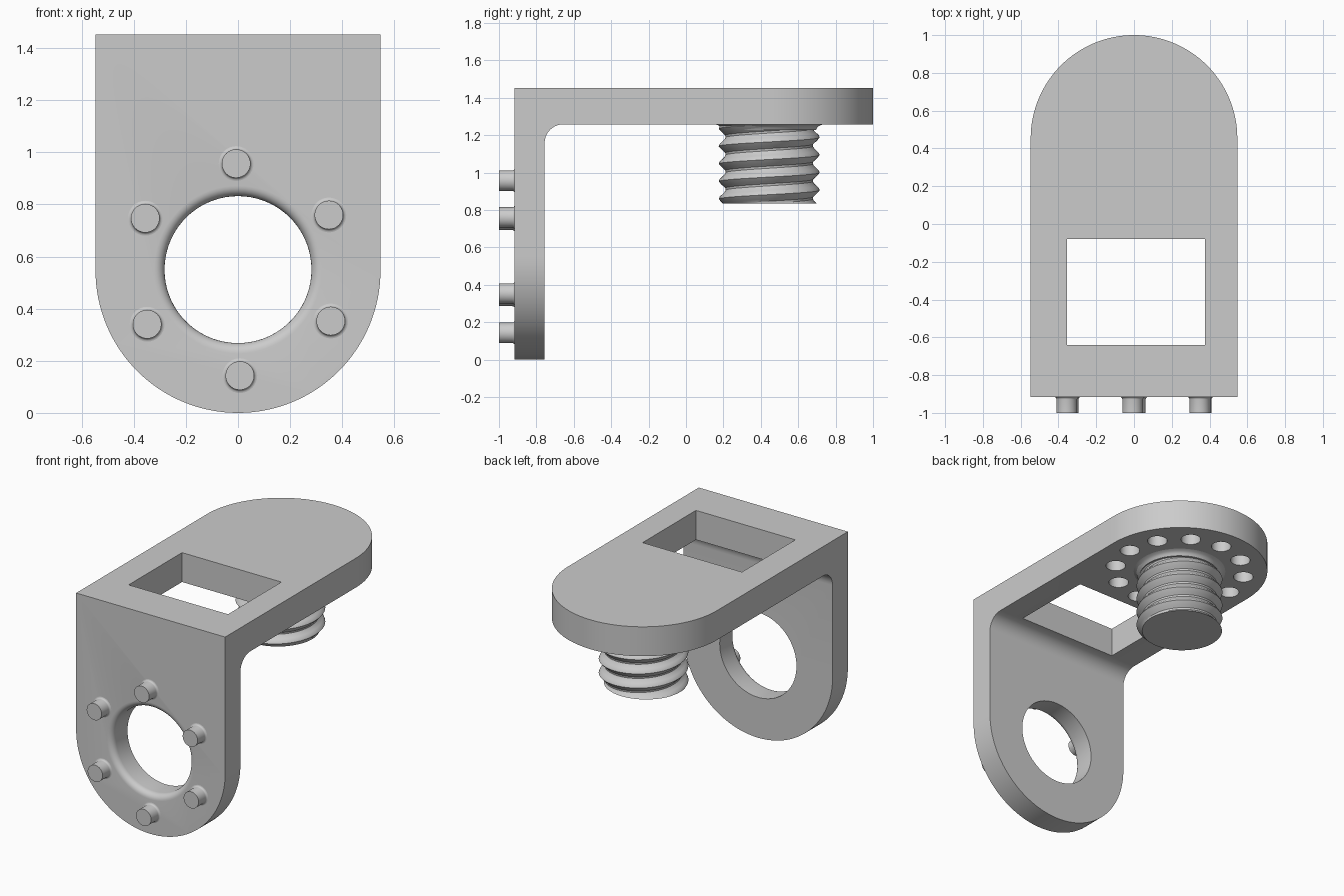
import bpy, bmesh
from math import pi, cos, sin, radians
from mathutils import Matrix, Vector

if "Cube" in bpy.data.objects:
    bpy.data.objects.remove(bpy.data.objects["Cube"])

GREY = (0.6, 0.6, 0.6, 1)
metal = bpy.data.materials.new("plain_grey")
metal.use_nodes = True
metal.diffuse_color = GREY
metal.node_tree.nodes["Principled BSDF"].inputs["Base Color"].default_value = GREY

HALF = 0.547                    # half width of both plates
FRONT, INNER = -0.916, -0.756   # upright plate, in y
UNDER, TOP = 1.258, 1.453       # top plate, in z
RING = 0.407                    # radius of peg and socket circles
PIVOT_Y = 1 - HALF
SCREW_Y = 0.445
TURN_FRONT = Matrix.Rotation(pi / 2, 4, "X")


def finish(bm, name):
    bmesh.ops.recalc_face_normals(bm, faces=bm.faces[:])
    mesh = bpy.data.meshes.new(name)
    bm.to_mesh(mesh)
    bm.free()
    mesh.materials.append(metal)
    ob = bpy.data.objects.new(name, mesh)
    bpy.context.collection.objects.link(ob)
    return ob


def arc(cx, cy, r, start, end, steps):
    angles = [radians(start + (end - start) * i / steps) for i in range(steps + 1)]
    return [(cx + r * cos(a), cy + r * sin(a)) for a in angles]


def prism(name, points, axis, low, high):
    """Extrude a 2D outline along a world axis."""
    place = {"x": lambda u, v, d: (d, u, v),
             "y": lambda u, v, d: (u, d, v),
             "z": lambda u, v, d: (u, v, d)}[axis]
    bm = bmesh.new()
    face = bm.faces.new([bm.verts.new(place(u, v, low)) for u, v in points])
    new = bmesh.ops.extrude_face_region(bm, geom=[face])["geom"]
    verts = [g for g in new if isinstance(g, bmesh.types.BMVert)]
    bmesh.ops.translate(bm, verts=verts, vec=Vector(place(0, 0, high - low)))
    return finish(bm, name)


def lathe(name, profile, location, turn=Matrix(), steps=48):
    """Spin (radius, height) points into a capped solid."""
    bm = bmesh.new()
    rings = [[bm.verts.new((r * cos(2 * pi * i / steps), r * sin(2 * pi * i / steps), h))
              for i in range(steps)] for r, h in profile]
    for a, b in zip(rings, rings[1:]):
        for i in range(steps):
            j = (i + 1) % steps
            bm.faces.new((a[i], a[j], b[j], b[i]))
    bm.faces.new(rings[0])
    bm.faces.new(rings[-1])
    bm.transform(Matrix.Translation(location) @ turn)
    return finish(bm, name)


def boolean(target, cutter, operation):
    mod = target.modifiers.new("cut", "BOOLEAN")
    mod.operation, mod.solver, mod.object = operation, "EXACT", cutter
    bpy.context.view_layer.objects.active = target
    bpy.ops.object.modifier_apply(modifier=mod.name)
    bpy.data.objects.remove(cutter)


# Bracket: filleted L profile trimmed to the two rounded outlines
fillet = arc(INNER + 0.1, UNDER - 0.1, 0.1, 180, 90, 10)
side = [(FRONT, 0), (INNER, 0)] + fillet + [(1, UNDER), (1, TOP), (FRONT, TOP)]
bracket = prism("bracket", side, "x", -0.7, 0.7)
top_outline = arc(0, PIVOT_Y, HALF, 0, 180, 64) + [(-HALF, -1.2), (HALF, -1.2)]
boolean(bracket, prism("top_trim", top_outline, "z", -0.2, 1.7), "INTERSECT")
front_outline = arc(0, HALF, HALF, 180, 360, 64) + [(HALF, 1.8), (-HALF, 1.8)]
boolean(bracket, prism("front_trim", front_outline, "y", -1.3, 1.3), "INTERSECT")

# Rectangular window in the top plate
window = [(-0.355, -0.64), (0.375, -0.64), (0.375, -0.08), (-0.355, -0.08)]
boolean(bracket, prism("window_cutter", window, "z", 1, 1.6), "DIFFERENCE")

# Large hole with a rounded front rim
rim = arc(0.282 + 0.04, -0.04, 0.04, 180, 90, 6)
bore = [(0.282, -0.3)] + rim + [(0.322, 0.1)]
boolean(bracket, lathe("bore_cutter", bore, (0, FRONT, 0.55), TURN_FRONT, 72), "DIFFERENCE")

# Ring of blind sockets around the screw
for i in range(12):
    a = 2 * pi * i / 12
    spot = (RING * cos(a), SCREW_Y + RING * sin(a), UNDER)
    boolean(bracket, lathe("socket_cutter", [(0.062, -0.1), (0.062, 0.1)], spot, steps=24),
            "DIFFERENCE")

parts = [bracket]

# Locating pegs with flared bases on the front face
peg_base = arc(0.055 + 0.012, 0.012, 0.012, 270, 180, 4)
for i in range(6):
    a = radians(91 + 60 * i)
    spot = (RING * cos(a), FRONT, 0.55 + RING * sin(a))
    profile = [(0.067, -0.02)] + peg_base + [(0.055, 1 + FRONT)]
    parts.append(lathe(f"locating_peg_{i + 1}", profile, spot, TURN_FRONT, 32))

# Threaded stud: helical grid clamped to its end planes
PITCH, LOW, HIGH, SEG = 0.094, 0.835, UNDER + 0.02, 64
CREST, ROOT, PER = 0.27, 0.233, 8


def thread_radius(phase):
    t = abs((phase + 0.5) % 1 - 0.5) * 2     # 0 at crest, 1 at root
    return CREST - (CREST - ROOT) * min(max((t - 0.1) / 0.75, 0), 1)


bm = bmesh.new()
rows = int((HIGH - LOW) / PITCH + 3) * PER
grid = []
for c in range(SEG + 1):
    turn = c / SEG
    column = []
    for k in range(rows):
        z = LOW + PITCH * (k / PER - 1.5 + turn)
        z = min(max(z, LOW), HIGH)
        r = thread_radius((z - 1.19) / PITCH - turn + 0.25)
        a = 2 * pi * turn
        column.append(bm.verts.new((r * cos(a), SCREW_Y + r * sin(a), z)))
    grid.append(column)
for a, b in zip(grid, grid[1:]):
    for k in range(rows - 1):
        bm.faces.new((a[k], b[k], b[k + 1], a[k + 1]))
bmesh.ops.remove_doubles(bm, verts=bm.verts[:], dist=0.0005)
bmesh.ops.holes_fill(bm, edges=[e for e in bm.edges if e.is_boundary], sides=0)
parts.append(finish(bm, "threaded_stud"))

# Flared collar where the stud meets the plate
collar = [(0.24, UNDER - 0.03)] + arc(0.29, UNDER - 0.03, 0.03, 180, 90, 5)[1:]
collar = [(0.25, UNDER - 0.03), (0.258, UNDER - 0.016), (0.27, UNDER - 0.006),
          (0.288, UNDER), (0.288, UNDER + 0.01)]
parts.append(lathe("stud_collar", collar, (0, SCREW_Y, 0), steps=64))

bpy.ops.object.select_all(action="DESELECT")
for ob in parts:
    ob.select_set(True)
bpy.context.view_layer.objects.active = bracket
bpy.ops.object.shade_smooth_by_angle(angle=radians(30))
